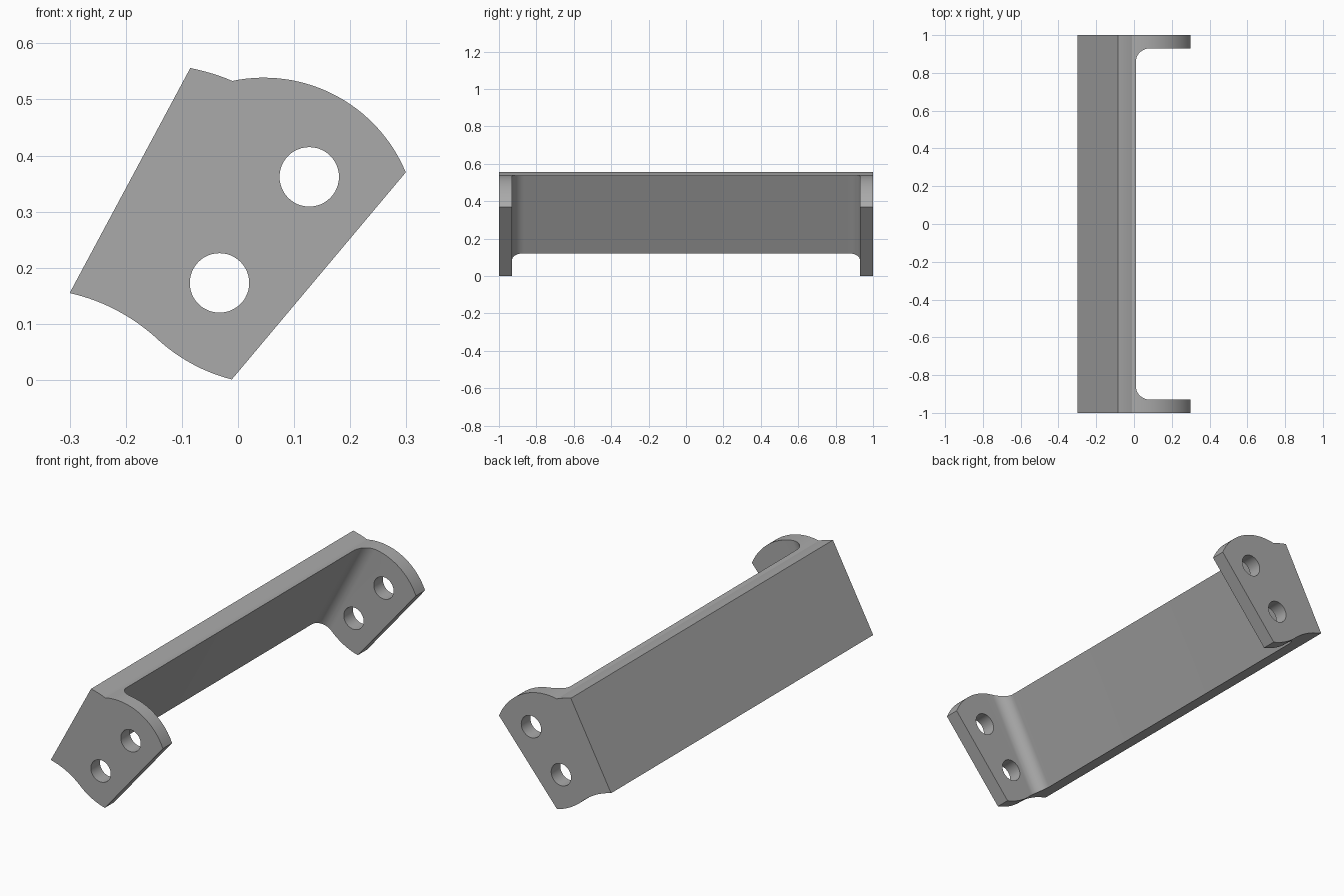
import bpy, bmesh, math
from mathutils import Vector

cube = bpy.data.objects.get("Cube")
if cube:
    bpy.data.objects.remove(cube, do_unlink=True)

grey = bpy.data.materials.new("Plain grey")
grey.use_nodes = True
COLOUR = (0.4, 0.4, 0.4, 1)
grey.diffuse_color = COLOUR
grey.node_tree.nodes["Principled BSDF"].inputs["Base Color"].default_value = COLOUR


def arc(a, b, rise, steps=20):
    """Points after a up to b on a circle arc; positive rise bulges left of a->b."""
    a, b = Vector(a), Vector(b)
    chord = b - a
    half = chord.length / 2
    side = Vector((-chord.y, chord.x)).normalized()
    radius = (half ** 2 + rise ** 2) / (2 * abs(rise))
    sign = math.copysign(1, rise)
    centre = (a + b) / 2 + side * (rise - sign * radius)
    sweep = 2 * math.asin(half / radius)
    start = a - centre
    pts = []
    for i in range(1, steps + 1):
        t = -sign * sweep * i / steps
        c, s = math.cos(t), math.sin(t)
        pts.append(centre + Vector((start.x * c - start.y * s, start.x * s + start.y * c)))
    return pts


def prism(name, loop, sweep):
    """Extrude a closed loop of 3D points along a vector."""
    bm = bmesh.new()
    face = bm.faces.new([bm.verts.new(p) for p in loop])
    ext = bmesh.ops.extrude_face_region(bm, geom=[face])
    bmesh.ops.translate(bm, vec=sweep,
                        verts=[g for g in ext["geom"] if isinstance(g, bmesh.types.BMVert)])
    bmesh.ops.recalc_face_normals(bm, faces=bm.faces)
    mesh = bpy.data.meshes.new(name)
    bm.to_mesh(mesh)
    bm.free()
    mesh.materials.append(grey)
    obj = bpy.data.objects.new(name, mesh)
    bpy.context.collection.objects.link(obj)
    return obj


# Bracket outline, seen from the front
low, high = Vector((-0.3, 0.155)), Vector((-0.085, 0.556))
notch, tip = Vector((-0.01, 0.533)), Vector((0.299, 0.37))
bend, foot = Vector((-0.147, 0.076)), Vector((-0.011, 0.001))
radius = 0.274
half = (tip - notch).length / 2
outline = [low, high]
outline += arc(high, notch, 0.002, 6)
outline += arc(notch, tip, radius - math.sqrt(radius ** 2 - half ** 2), 32)
outline += [foot]
outline += arc(foot, bend, 0.01, 14)
outline += arc(bend, low, -0.011, 14)[:-1]
bracket = prism("bracket", [(p.x, -1, p.y) for p in outline], Vector((0, 2, 0)))

# Pocket between the two legs, with filleted inner corners
along = (high - low).normalized()
normal = Vector((along.y, -along.x))
WALL, INNER, FILLET = 0.094, 0.93, 0.065
corner = []
for i in range(13):
    a = math.radians(90 * i / 12)
    corner.append((WALL + FILLET * (1 - math.sin(a)), INNER - FILLET * (1 - math.cos(a))))
section = [(1, INNER)] + corner
section += [(u, -y) for u, y in reversed(section)]
base = low - along
pocket = prism("pocket_cutter",
               [(base.x + normal.x * u, y, base.y + normal.y * u) for u, y in section],
               Vector((along.x, 0, along.y)) * 3)

# Bolt holes through both legs
cutters = [pocket]
for name, x, z in (("upper", 0.127, 0.362), ("lower", -0.033, 0.173)):
    ring = [(x + 0.053 * math.cos(math.tau * i / 48), -1.2,
             z + 0.053 * math.sin(math.tau * i / 48)) for i in range(48)]
    cutters.append(prism(name + "_hole_cutter", ring, Vector((0, 2.4, 0))))

bpy.ops.object.select_all(action="DESELECT")
bpy.context.view_layer.objects.active = bracket
bracket.select_set(True)
for cutter in cutters:
    mod = bracket.modifiers.new(cutter.name, "BOOLEAN")
    mod.operation, mod.solver, mod.object = "DIFFERENCE", "EXACT", cutter
    bpy.ops.object.modifier_apply(modifier=mod.name)
    bpy.data.objects.remove(cutter, do_unlink=True)
bpy.ops.object.shade_smooth_by_angle(angle=math.radians(20))
